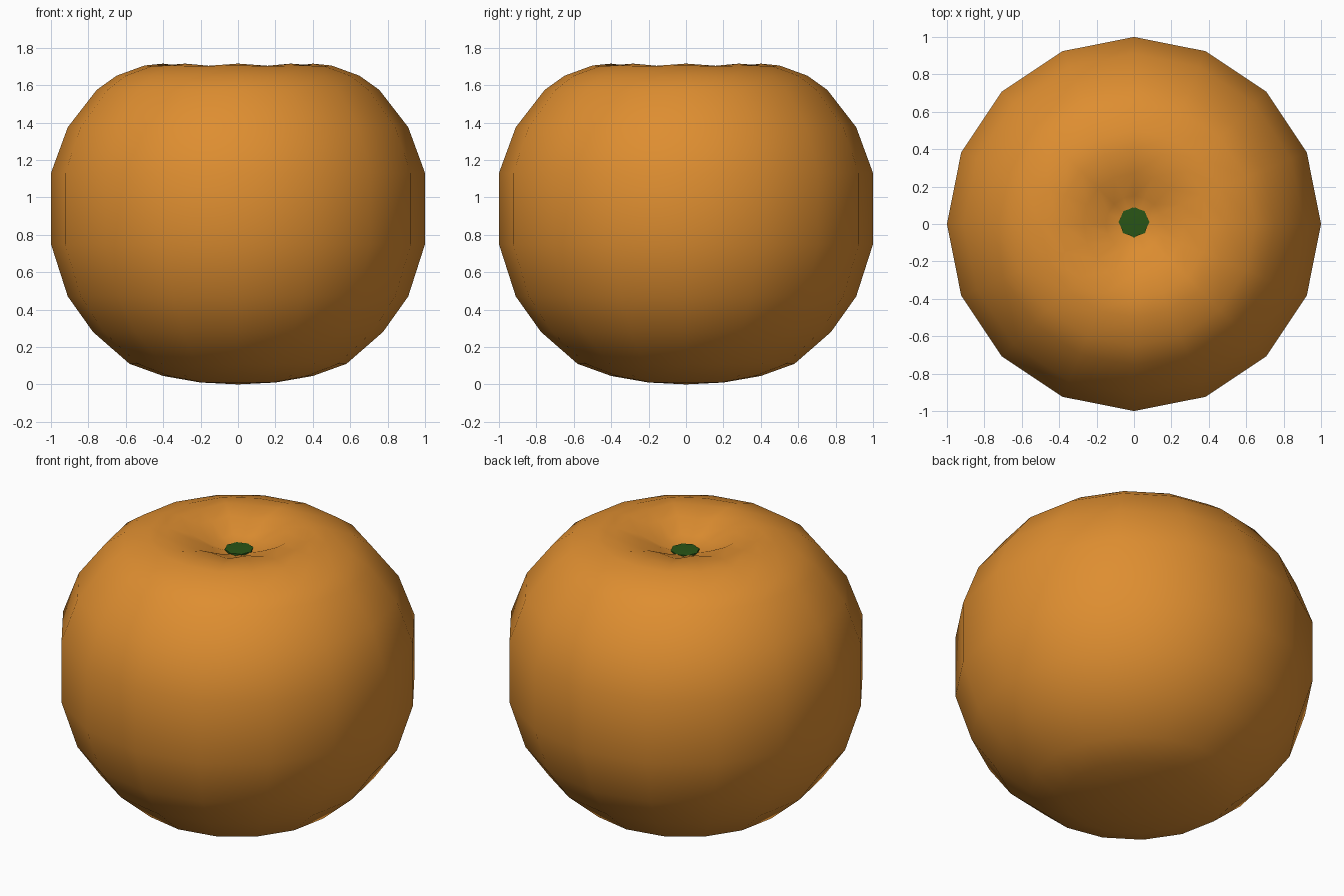
import bpy, bmesh, math

if "Cube" in bpy.data.objects:
    bpy.data.objects.remove(bpy.data.objects["Cube"])

SIDES = 16


def material(name, colour):
    m = bpy.data.materials.new(name)
    m.diffuse_color = (*colour, 1)
    m.use_nodes = True
    m.node_tree.nodes["Principled BSDF"].inputs["Base Color"].default_value = m.diffuse_color
    return m


def lathe(name, profile, bottom, top, mat, y=0.0, angle=60):
    """Rings of (even radius, odd radius, even z, odd z), closed by a pole at each end."""
    bm = bmesh.new()
    rings = []
    for r0, r1, z0, z1 in profile:
        ring = []
        for i in range(SIDES):
            a = 2 * math.pi * i / SIDES
            r, z = (r1, z1) if i % 2 else (r0, z0)
            ring.append(bm.verts.new((r * math.cos(a), y + r * math.sin(a), z)))
        rings.append(ring)
    low = bm.verts.new((0, y, bottom))
    high = bm.verts.new((0, y, top))
    for i in range(SIDES):
        j = (i + 1) % SIDES
        bm.faces.new((low, rings[0][j], rings[0][i]))
        bm.faces.new((high, rings[-1][i], rings[-1][j]))
        for a, b in zip(rings, rings[1:]):
            bm.faces.new((a[i], a[j], b[j], b[i]))
    bmesh.ops.recalc_face_normals(bm, faces=bm.faces)
    me = bpy.data.meshes.new(name)
    bm.to_mesh(me)
    bm.free()
    me.materials.append(mat)
    ob = bpy.data.objects.new(name, me)
    bpy.context.collection.objects.link(ob)
    bpy.ops.object.select_all(action='DESELECT')
    ob.select_set(True)
    bpy.context.view_layer.objects.active = ob
    bpy.ops.object.shade_smooth_by_angle(angle=math.radians(angle))


# Fruit body: radius, height, and how far the alternate grooves sink
outline = [(0.20, 0.01, 0), (0.40, 0.045, 0), (0.58, 0.11, 0), (0.775, 0.28, 0),
           (0.91, 0.47, 0), (1.0, 0.75, 0), (1.0, 1.13, 0), (0.91, 1.375, 0),
           (0.755, 1.575, 0), (0.65, 1.65, 0), (0.50, 1.705, 0.004),
           (0.40, 1.715, 0.012), (0.27, 1.698, 0.02), (0.15, 1.64, 0.015)]
lathe("fruit_body", [(r, r, z, z - d) for r, z, d in outline], 0.0, 1.585,
      material("orange_peel", (0.73, 0.27, 0.03)))

# Stem button: small eight-lobed disc sitting in the dimple
lathe("stem_button", [(0.083, 0.074, 1.575, 1.575), (0.083, 0.074, 1.616, 1.616)],
      1.575, 1.62, material("stem_green", (0.022, 0.09, 0.008)), y=0.01, angle=30)
